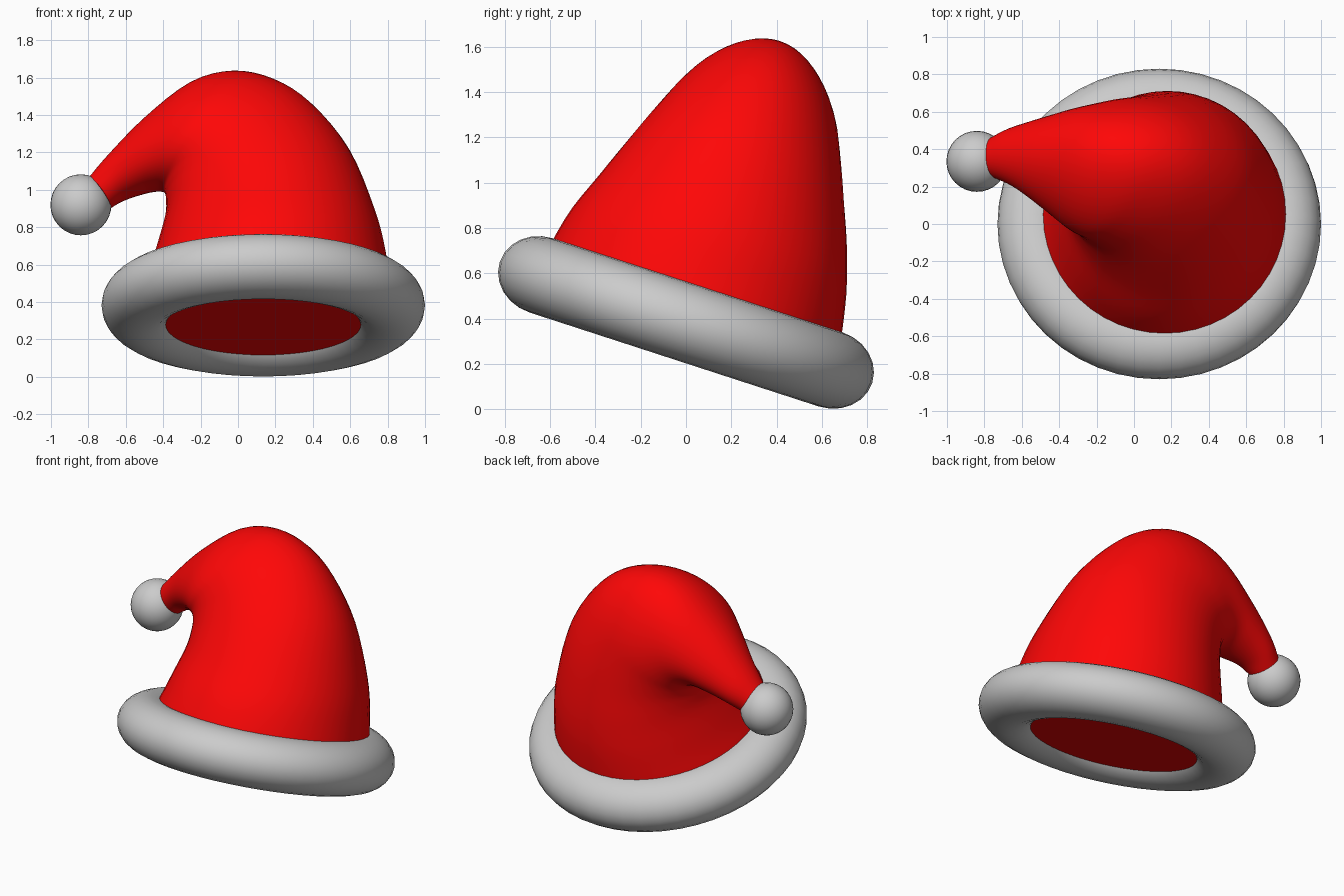
import bpy, bmesh, math
from mathutils import Matrix, Vector

if "Cube" in bpy.data.objects:
    bpy.data.objects.remove(bpy.data.objects["Cube"])

TILT = math.radians(-18)
FRAME = Matrix.Translation((0.135, 0, 0.383)) @ Matrix.Rotation(TILT, 4, 'X')
SEG = 48

red = bpy.data.materials.new("red_felt")
red.diffuse_color = (1.0, 0.002, 0.002, 1)
red.use_nodes = True
red.node_tree.nodes["Principled BSDF"].inputs["Base Color"].default_value = red.diffuse_color


def loft(name, loops, close=False, caps=False):
    """Skin a list of equal-length point loops into one smooth object."""
    bm = bmesh.new()
    rows = [[bm.verts.new(p) for p in loop] for loop in loops]
    pairs = list(zip(rows, rows[1:])) + ([(rows[-1], rows[0])] if close else [])
    for lo, hi in pairs:
        for k in range(len(lo)):
            n = (k + 1) % len(lo)
            bm.faces.new((lo[k], lo[n], hi[n], hi[k]))
    if caps:
        bm.faces.new(rows[0][::-1])
        bm.faces.new(rows[-1])
    bmesh.ops.recalc_face_normals(bm, faces=bm.faces)
    mesh = bpy.data.meshes.new(name)
    bm.to_mesh(mesh)
    bm.free()
    for p in mesh.polygons:
        p.use_smooth = len(p.vertices) == 4
    obj = bpy.data.objects.new(name, mesh)
    bpy.context.collection.objects.link(obj)
    obj.matrix_world = FRAME
    return obj


def ring(center, arm, half, egg=0.0):
    """Ellipse around center; egg makes the outer side narrower."""
    return [center + arm * math.cos(a)
            + Vector((0, half * math.sin(a) * (1 - egg * math.cos(a)), 0))
            for a in (2 * math.pi * k / SEG for k in range(SEG))]


# Furry brim: a tilted ring with a slightly flattened tube
tube = [2 * math.pi * k / 24 for k in range(24)]
loft("brim", [ring(Vector((0, 0, 0.172 * math.sin(t))),
                   Vector((0.67 + 0.195 * math.cos(t), 0, 0)),
                   0.67 + 0.195 * math.cos(t)) for t in tube], close=True)

# Pompom at the tip
bpy.ops.mesh.primitive_uv_sphere_add(segments=32, ring_count=16, radius=0.163,
                                     location=(-0.84, 0.335, 0.92))
bpy.context.object.name = "pompom"
bpy.ops.object.shade_smooth()

# Drooping cone: outer x, height, inner x, height, half width, sideways shift, egg
RINGS = [
    (0.70, -0.11, -0.43, -0.11, 0.565, 0.00, 0),
    (0.82, 0.00, -0.53, 0.00, 0.680, 0.00, 0),
    (0.795, 0.27, -0.45, 0.27, 0.650, 0.00, 0),
    (0.735, 0.52, -0.39, 0.50, 0.572, 0.01, 0),
    (0.60, 0.86, -0.385, 0.60, 0.485, 0.01, 0.04),
    (0.40, 1.12, -0.39, 0.635, 0.420, 0.01, 0.10),
    (0.20, 1.26, -0.395, 0.655, 0.380, 0.01, 0.16),
    (-0.02, 1.31, -0.41, 0.665, 0.345, 0.01, 0.20),
    (-0.25, 1.255, -0.445, 0.67, 0.300, 0.03, 0.20),
    (-0.50, 1.07, -0.51, 0.665, 0.235, 0.075, 0.15),
    (-0.70, 0.875, -0.61, 0.64, 0.160, 0.13, 0.05),
    (-0.80, 0.76, -0.68, 0.60, 0.115, 0.15, 0),
]


def smooth_rings(rings, steps):
    """Catmull-Rom interpolation between the key rings."""
    pts = [Vector(r) for r in rings]
    pts = [2 * pts[0] - pts[1]] + pts + [2 * pts[-1] - pts[-2]]
    out = []
    for a, b, c, d in zip(pts, pts[1:], pts[2:], pts[3:]):
        for i in range(steps):
            t = i / steps
            out.append(0.5 * (2 * b + (c - a) * t + (2 * a - 5 * b + 4 * c - d) * t * t
                              + (3 * b - a - 3 * c + d) * t ** 3))
    return out + [pts[-2]]


loops = []
for ox, oz, ix, iz, half, shift, egg in smooth_rings(RINGS, 4):
    outer, inner = Vector((ox - 0.135, shift, oz)), Vector((ix - 0.135, shift, iz))
    loops.append(ring((outer + inner) / 2, (outer - inner) / 2, half, egg))
loft("hat_cone", loops, caps=True).data.materials.append(red)
